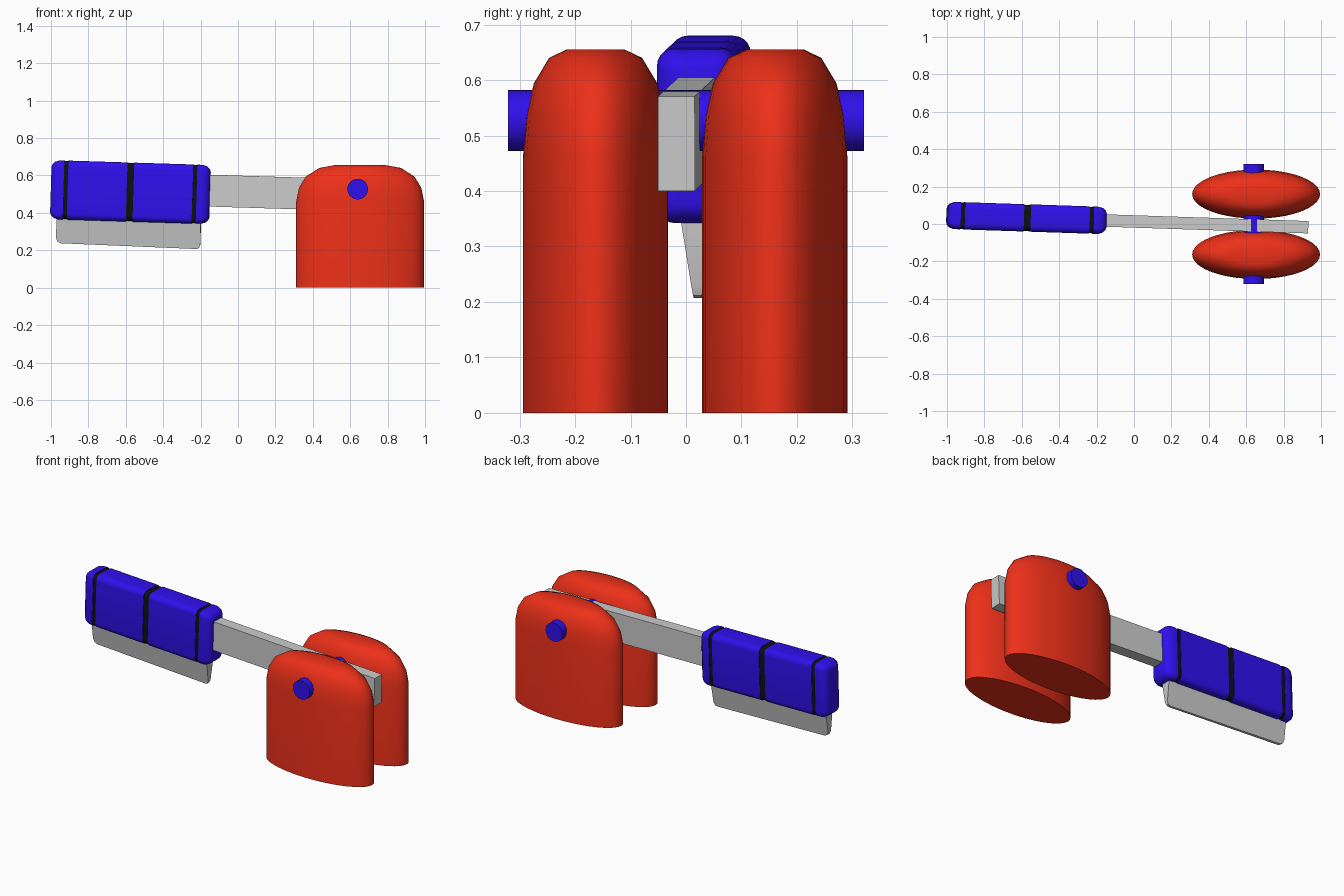
import bpy, bmesh
from math import cos, sin, pi, radians
from mathutils import Matrix, Euler

if "Cube" in bpy.data.objects:
    bpy.data.objects.remove(bpy.data.objects["Cube"])


def material(name, rgb):
    m = bpy.data.materials.new(name)
    m.diffuse_color = (*rgb, 1)
    m.use_nodes = True
    m.node_tree.nodes["Principled BSDF"].inputs["Base Color"].default_value = m.diffuse_color
    return m


RED = material("red", (0.85, 0.03, 0.01))
BLUE = material("blue", (0.03, 0.005, 0.85))
BLACK = material("black", (0.005, 0.005, 0.005))

# Shared tilted frame of the arm, handle and blade
ARM = Matrix.Translation((-0.575, 0.0325, 0.511)) @ Euler((0, 0.031, -0.033)).to_matrix().to_4x4()


def loft(name, rings, mat=None, frame=Matrix(), smooth=35):
    """Skin a list of closed rings, cap both ends."""
    bm = bmesh.new()
    rows = [[bm.verts.new(p) for p in r] for r in rings]
    n = len(rows[0])
    for a, b in zip(rows, rows[1:]):
        for i in range(n):
            j = (i + 1) % n
            bm.faces.new((a[i], a[j], b[j], b[i]))
    bm.faces.new(rows[0][::-1])
    bm.faces.new(rows[-1])
    bmesh.ops.recalc_face_normals(bm, faces=bm.faces)
    bm.transform(frame)
    me = bpy.data.meshes.new(name)
    bm.to_mesh(me)
    bm.free()
    ob = bpy.data.objects.new(name, me)
    bpy.context.collection.objects.link(ob)
    if mat:
        me.materials.append(mat)
    if smooth:
        bpy.ops.object.select_all(action='DESELECT')
        ob.select_set(True)
        bpy.context.view_layer.objects.active = ob
        bpy.ops.object.shade_smooth_by_angle(angle=radians(smooth))
    return ob


def round_rect(x, hy, hz, r, seg=5):
    """Rounded rectangle in the yz plane."""
    pts = []
    for k, (sy, sz) in enumerate(((1, 1), (-1, 1), (-1, -1), (1, -1))):
        for i in range(seg + 1):
            a = (k + i / seg) * pi / 2
            pts.append((x, sy * (hy - r) + r * cos(a), sz * (hz - r) + r * sin(a)))
    return pts


def ellipse(cx, cy, z, rx, ry, n=40):
    return [(cx + rx * cos(2 * pi * i / n), cy + ry * sin(2 * pi * i / n), z) for i in range(n)]


# Two oval shells with rounded tops
profile = [(1, 0), (1, 0.46), (0.955, 0.535), (0.85, 0.594), (0.64, 0.64), (0.40, 0.655)]
for side, cy in (("front", -0.163), ("back", 0.16)):
    loft(side + "_shell", [ellipse(0.653, cy, z, 0.342 * s, 0.131 * s) for s, z in profile], RED, smooth=50)

# Pivot pin through both shells
loft("pivot_pin", [[(0.64 + 0.055 * cos(2 * pi * i / 32), y, 0.527 + 0.055 * sin(2 * pi * i / 32))
                    for i in range(32)] for y in (-0.321, 0.321)], BLUE)

# Flat bar from handle to shells
loft("arm_bar", [[(x, y, z + 0.021) for y, z in
                  ((-0.033, -0.085), (0.033, -0.085), (0.033, 0.085), (-0.033, 0.085))]
                 for x in (0.35, 1.505)], frame=ARM, smooth=0)

# Handle with rounded ends and three shallow grooves
HY, HZ, R = 0.073, 0.158, 0.032
grooves = [(-0.345, 0.011), (0, 0.018), (0.345, 0.011)]
ends = [(0.425, 0.034), (0.42, 0.021), (0.406, 0.008), (0.385, 0.001)]
stations = [(-x, d) for x, d in ends]
for c, w in grooves:
    stations += [(c - w, 0), (c - w, 0.006), (c + w, 0.006), (c + w, 0)]
stations += [(x, d) for x, d in reversed(ends)]
loft("handle", [round_rect(x, HY - d, HZ - d, R - d * 0.4) for x, d in stations], BLUE, ARM)

# Black bands sitting in the grooves
for i, (c, w) in enumerate(grooves):
    loft(f"handle_band_{i + 1}", [round_rect(x, HY - 0.003, HZ - 0.003, R) for x in (c - w, c + w)], BLACK, ARM)

# Wedge blade under the handle: outline in xz, thickness shrinking downwards
outline = [(-0.39, -0.13), (-0.39, -0.255), (-0.383, -0.275), (-0.365, -0.285),
           (0.36, -0.293), (0.375, -0.288), (0.382, -0.27), (0.382, -0.13)]
loft("blade", [[(x, s * (0.007 + 0.16 * (z + 0.293)), z) for x, z in outline] for s in (-1, 1)],
     frame=ARM, smooth=30)
